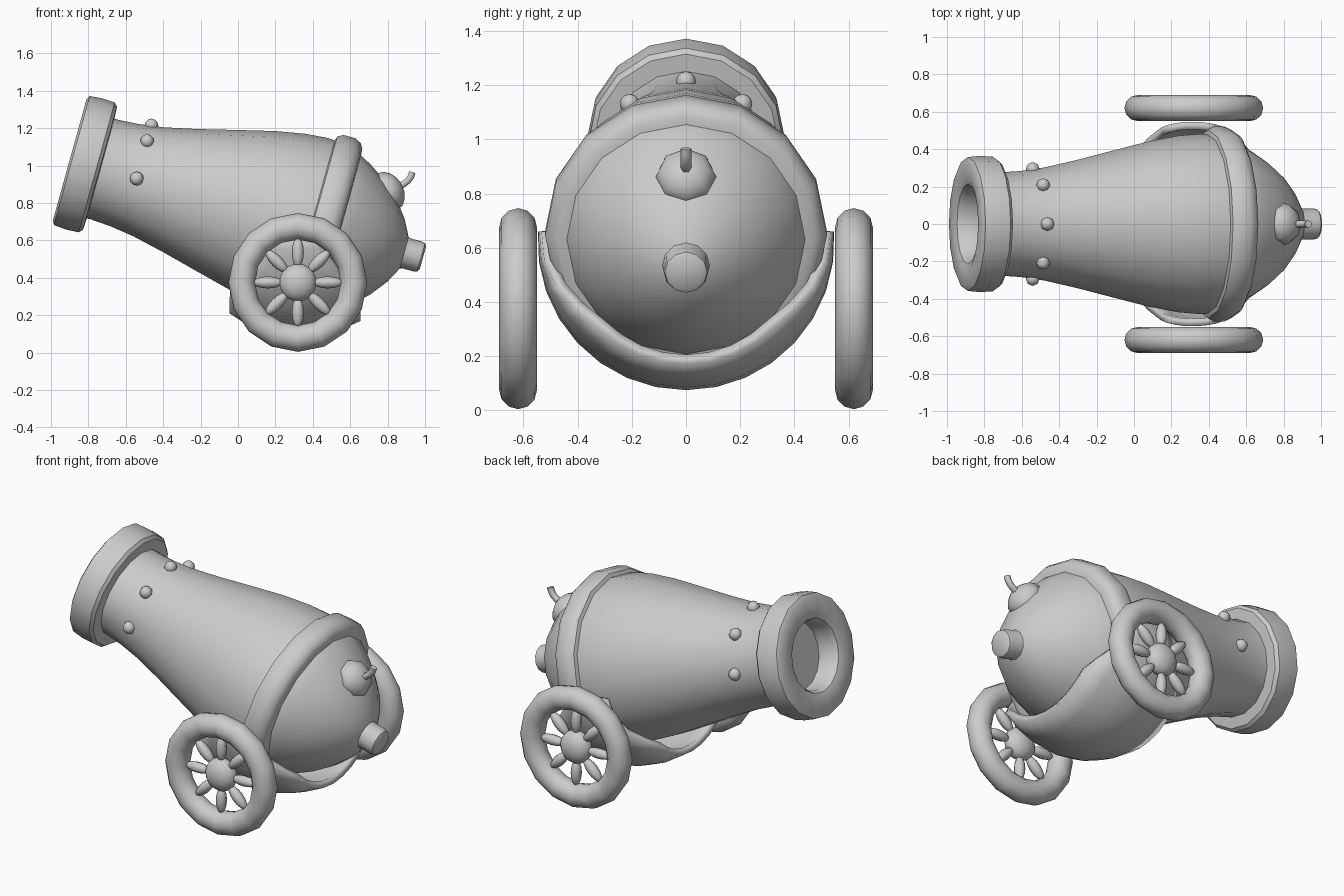
import bpy, bmesh
from math import sin, cos, pi, radians
from mathutils import Vector, Matrix

if "Cube" in bpy.data.objects:
    bpy.data.objects.remove(bpy.data.objects["Cube"])

TILT = radians(15.5)
MUZZLE = Vector((-0.90, 0, 1.03))             # centre of the muzzle face
D = Vector((cos(TILT), 0, -sin(TILT)))        # along barrel, towards the breech
N = Vector((sin(TILT), 0, cos(TILT)))         # barrel "up"
Y = Vector((0, 1, 0))


def finish(bm, name, angle=40):
    bmesh.ops.recalc_face_normals(bm, faces=bm.faces)
    me = bpy.data.meshes.new(name)
    bm.to_mesh(me)
    bm.free()
    ob = bpy.data.objects.new(name, me)
    bpy.context.collection.objects.link(ob)
    bpy.ops.object.select_all(action='DESELECT')
    ob.select_set(True)
    bpy.context.view_layer.objects.active = ob
    bpy.ops.object.shade_smooth_by_angle(angle=radians(angle))
    return ob


def on_barrel(s, r, a):
    return MUZZLE + D * s + (N * cos(a) + Y * sin(a)) * r


def lathe(name, profile, seg=16, closed=False, caps=()):
    """Revolve (distance, radius) points about the tilted barrel axis."""
    bm = bmesh.new()
    rings = [[bm.verts.new(on_barrel(s, r, 2 * pi * i / seg)) for i in range(seg)]
             for s, r in profile]
    pairs = list(zip(rings, rings[1:])) + ([(rings[-1], rings[0])] if closed else [])
    for a, b in pairs:
        for i in range(seg):
            j = (i + 1) % seg
            bm.faces.new((a[i], a[j], b[j], b[i]))
    for c in caps:
        bm.faces.new(rings[c])
    return finish(bm, name)


def ball(bm, centre, radii, rot=Matrix(), u=12, v=8):
    m = Matrix.Translation(centre) @ rot @ Matrix.Diagonal((*radii, 1))
    bmesh.ops.create_uvsphere(bm, u_segments=u, v_segments=v, radius=1, matrix=m)


# Barrel and domed breech
lathe("barrel", [(0.13, 0.28), (0.19, 0.276), (0.30, 0.283), (0.436, 0.302), (0.615, 0.342),
                 (0.83, 0.396), (1.02, 0.443), (1.18, 0.472), (1.30, 0.482), (1.42, 0.475)])
lathe("breech", [(1.42, 0.46), (1.485, 0.445), (1.56, 0.405), (1.65, 0.345), (1.74, 0.265),
                 (1.81, 0.175), (1.855, 0.09), (1.87, 0.03)], caps=(-1,))

# Muzzle ring with shallow bore
lathe("muzzle_ring", [(0.14, 0.20), (0.04, 0.20), (0.012, 0.215), (0.0, 0.25), (0.0, 0.335),
                      (0.012, 0.358), (0.08, 0.364), (0.15, 0.36), (0.168, 0.342), (0.172, 0.27)],
      caps=(0,))

# Reinforcing band
lathe("breech_band", [(1.335, 0.47), (1.345, 0.503), (1.375, 0.52), (1.44, 0.52),
                      (1.475, 0.503), (1.492, 0.475), (1.495, 0.43)])

# Rear knob
lathe("rear_knob", [(1.84, 0.092), (1.87, 0.083), (1.93, 0.083), (1.95, 0.078), (1.96, 0.062)],
      seg=12, caps=(-1,))

# Rivets behind the muzzle
bm = bmesh.new()
for k in range(-2, 3):
    ball(bm, on_barrel(0.372, 0.294, k * pi / 4), (0.037,) * 3, u=8, v=6)
finish(bm, "rivets", 60)

# Fuse boss
bm = bmesh.new()
axis = Vector((0.8, 0, 0.45)).normalized()
ball(bm, Vector((0.80, 0, 0.86)), (0.112, 0.112, 0.085),
     axis.to_track_quat('Z', 'Y').to_matrix().to_4x4(), u=8, v=8)
finish(bm, "fuse_boss", 60)

# Fuse cord
cu = bpy.data.curves.new("fuse", 'CURVE')
cu.dimensions = '3D'
cu.bevel_depth = 0.02
cu.bevel_resolution = 1
cu.use_fill_caps = True
sp = cu.splines.new('POLY')
path = [(0.85, 0.885), (0.885, 0.9), (0.91, 0.92), (0.925, 0.942), (0.932, 0.965)]
sp.points.add(len(path) - 1)
for p, (x, z) in zip(sp.points, path):
    p.co = (x, 0, z, 1)
bpy.context.collection.objects.link(bpy.data.objects.new("fuse", cu))

# Cradle: curved saddle under the barrel, narrowing towards the wheels
bm = bmesh.new()
NA, NV = 16, 6
grid = []
for i in range(NA + 1):
    a = radians(-94 + 188 * i / NA)
    t = min(1, max(0, (abs(a) - 0.75) / 0.9))
    w = 0.35 - 0.22 * t * t * (3 - 2 * t)
    row = []
    for j in range(NV + 1):
        v = 2 * j / NV - 1
        x = 0.305 + w * v
        k = (x - 0.305) / 0.35
        r = 0.548 - (0.135 if k < 0 else 0.095) * k * k
        row.append(bm.verts.new((x, r * sin(a), 0.622 - r * cos(a))))
    grid.append(row)
for i in range(NA):
    for j in range(NV):
        bm.faces.new((grid[i][j], grid[i + 1][j], grid[i + 1][j + 1], grid[i][j + 1]))
cradle = finish(bm, "cradle")
mod = cradle.modifiers.new("thickness", 'SOLIDIFY')
mod.thickness = 0.04
inward = cradle.data.polygons[NA // 2 * NV].normal.z > 0
mod.offset = 1 if inward else -1

# Wheels: round rim, hub and eight spokes on each side
C = Vector((0.32, 0, 0.375))
for side, label in ((-1, "front"), (1, "back")):
    c = C + Y * 0.62 * side
    bm = bmesh.new()
    MAJ, MIN = 16, 12
    rim = []
    for i in range(MAJ):
        a = 2 * pi * i / MAJ
        out = Vector((sin(a), 0, cos(a)))
        rim.append([bm.verts.new(c + out * (0.30 + 0.071 * cos(b)) + Y * 0.07 * sin(b))
                    for b in (2 * pi * k / MIN for k in range(MIN))])
    for i in range(MAJ):
        p, q = rim[i], rim[(i + 1) % MAJ]
        for k in range(MIN):
            n = (k + 1) % MIN
            bm.faces.new((p[k], p[n], q[n], q[k]))
    finish(bm, label + "_wheel_rim", 60)

    bm = bmesh.new()
    ball(bm, c, (0.1, 0.068, 0.1), u=16, v=10)
    finish(bm, label + "_wheel_hub", 60)

    bm = bmesh.new()
    for i in range(8):
        rot = Matrix.Rotation(i * pi / 4, 4, 'Y')
        ball(bm, c + rot @ Vector((0, 0, 0.16)), (0.032, 0.032, 0.08), rot, u=8, v=8)
    finish(bm, label + "_wheel_spokes", 60)
